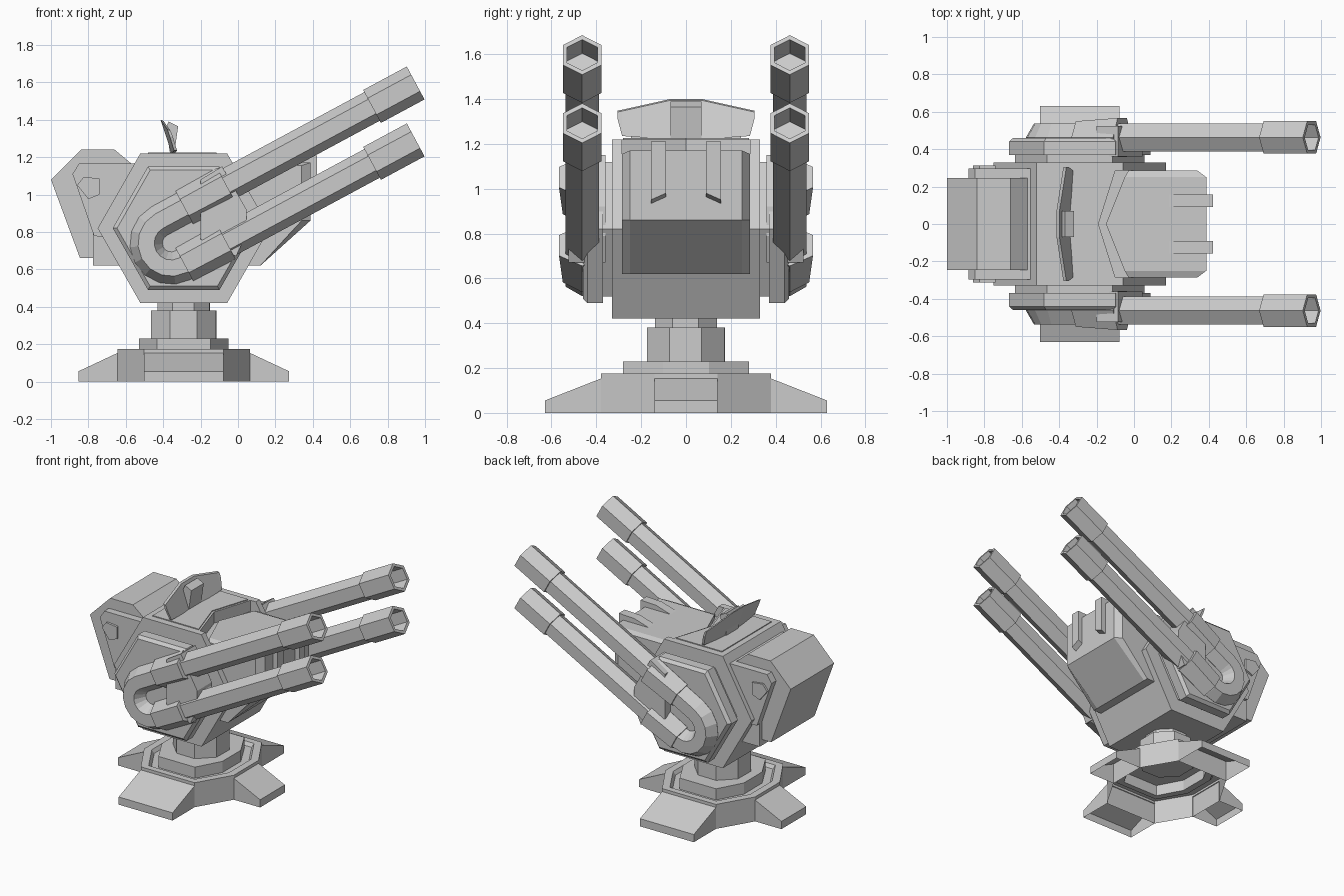
import bpy, bmesh, math
from mathutils import Vector

if "Cube" in bpy.data.objects:
    bpy.data.objects.remove(bpy.data.objects["Cube"])


def loft(name, rings, caps=(True, True), closed=True):
    """Skin a list of equal-length point rings into one flat-shaded object."""
    bm = bmesh.new()
    vs = [[bm.verts.new(p) for p in r] for r in rings]
    n = len(rings[0])
    for a, b in zip(vs, vs[1:]):
        for i in range(n if closed else n - 1):
            j = (i + 1) % n
            bm.faces.new((a[i], a[j], b[j], b[i]))
    if caps[0]:
        bm.faces.new(vs[0])
    if caps[1]:
        bm.faces.new(vs[-1])
    bmesh.ops.recalc_face_normals(bm, faces=bm.faces)
    me = bpy.data.meshes.new(name)
    bm.to_mesh(me)
    bm.free()
    ob = bpy.data.objects.new(name, me)
    bpy.context.collection.objects.link(ob)
    return ob


def xz(pts, y):
    return [(x, y, z) for x, z in pts]


def side_prism(name, pts, y0, y1):
    return loft(name, [xz(pts, y0), xz(pts, y1)])


def hexagon(k):
    """Body side outline, shrunk by k at the flats."""
    r = 0.40 - k
    return [(CX + a * r / 0.40, 0.82 + b * r) for a, b in
            ((-.46, 0), (-.232, 1), (.232, 1), (.46, 0), (.232, -1), (-.232, -1))]


CX = -0.29

# Base: hollow stepped octagon
def oct_ring(hx, hy, z, f=0.6, g=0.37):
    return [(CX + a * hx, b * hy, z) for a, b in
            ((1, -g), (1, g), (f, 1), (-f, 1), (-1, g), (-1, -g), (-f, -1), (f, -1))]

loft("base_plate", [oct_ring(.355, .38, 0), oct_ring(.355, .38, .175),
                    oct_ring(.305, .335, .175), oct_ring(.29, .32, .15),
                    oct_ring(.24, .28, .15), oct_ring(.24, .28, .23)], (False, True))

# Four sloping hollow feet
for name, ax, w, r0, r1 in (("side_foot", 0, .14, .35, .563), ("wide_foot", 1, .213, .375, .63)):
    for s in (-1, 1):
        rings = []
        for r, h in ((r0, .155), (r1, .055)):
            sec = [(-w, 0), (-w, h), (w, h), (w, 0)]
            rings.append([(CX + s * r, t, z) if ax == 0 else (CX + t, s * r, z) for t, z in sec])
        loft(name, rings, (False, True), closed=False)

# Swivel column and neck
def round_ring(r, z, turn=0.38):
    return [(CX + r * math.cos(turn + i * math.pi / 4), r * math.sin(turn + i * math.pi / 4), z)
            for i in range(8)]

loft("column", [round_ring(.188, .22), round_ring(.188, .38)])
loft("neck", [round_ring(.15, .38), round_ring(.15, .43)])

# Main hexagonal body with a chevron notch on top
body = side_prism("body", hexagon(0), -.33, .33)
chev = [(-.19, 0), (-.10, .285), (.3, .285), (.3, -.285), (-.10, -.285)]
cutter = loft("notch_cutter", [[(x, y, z) for x, y in chev] for z in (1.14, 1.4)])
cutter.hide_render = True
cutter.hide_set(True)
mod = body.modifiers.new("notch", "BOOLEAN")
mod.object = cutter
mod.operation = 'DIFFERENCE'
mod.solver = 'EXACT'
top = [(-.48, -.28), (-.115, -.28), (-.205, 0), (-.115, .28), (-.48, .28)]
loft("top_panel", [[(x, y, z) for x, y in top] for z in (1.21, 1.226)])

# Front hood, pointed at the rear and narrowed at the nose
rings = []
for y, rear, nose, t in ((-.285, -.03, .34, 1.155), (-.25, -.05, .387, 1.17), (0, -.15, .387, 1.17),
                         (.25, -.05, .387, 1.17), (.285, -.03, .34, 1.155)):
    rings.append(xz([(rear, t), (nose, t), (nose, .86), (.12, .62), (rear, .62)], y))
loft("front_hood", rings)
for s in (-1, 1):
    # Fins at the nose
    rings = [xz([(.17, 1.165), (.30, 1.205), (.422, 1.21), (.422, zb + .02), (.38, zb)], s * y)
             for y, zb in ((.09, .96), (.157, .93))]
    loft("nose_fin", rings)

# Rear pack, its joining block and cheeks
side_prism("rear_pack", [(-1, 1.08), (-.84, 1.24), (-.66, 1.24), (-.57, 1.165),
                         (-.6, .66), (-.845, .66)], -.245, .245)
side_prism("rear_joint", [(-.775, .62), (-.775, .85), (-.70, 1.165), (-.5, 1.165), (-.5, .62)], -.275, .275)
for s in (-1, 1):
    side_prism("rear_cheek", [(-.885, 1.11), (-.85, 1.165), (-.52, 1.165), (-.6, .75), (-.77, .78)],
               s * .2, s * .297)
    side_prism("cheek_bolt", [(-.86, 1.05), (-.825, 1.095), (-.74, 1.085), (-.74, 1.0), (-.80, .975)],
               s * .27, s * .312)

# Sensor blade on the roof
rings = []
for y, lo, hi, dx in ((-.305, 1.31, 1.348, .02), (-.285, 1.235, 1.352, .018), (-.07, 1.22, 1.40, 0),
                      (.07, 1.22, 1.40, 0), (.285, 1.235, 1.352, .018), (.305, 1.31, 1.348, .02)):
    f = lambda z: -.355 - (z - 1.22) * .33 + dx
    rings.append(xz([(f(lo), lo), (f(hi), hi), (f(hi) + .016, hi - .006), (f(lo) + .016, lo)], y))
loft("sensor_blade", rings)
side_prism("sensor_mount", [(-.362, 1.21), (-.385, 1.36), (-.37, 1.39), (-.32, 1.365), (-.342, 1.21)], -.07, .07)

# Twin guns: coordinates u along the barrel, v across it
ANG = math.radians(28.3)
D = Vector((math.cos(ANG), 0, math.sin(ANG)))
N = Vector((-math.sin(ANG), 0, math.cos(ANG)))
O = Vector((-.3, 0, .76))
GY = .463

def hex_ring(u, v, r, side, turn=0.0, ky=1.0):
    c = O + D * u + N * v + Vector((0, side * GY, 0))
    across = N * math.cos(turn) - D * math.sin(turn)
    return [c + across * (r * math.cos(k * math.pi / 3))
            + Vector((0, r * ky * math.sin(k * math.pi / 3), 0)) for k in range(6)]

MID, H, UC = .010, .134, -.06
for s in (-1, 1):
    # Side plate on the body
    loft("side_plate", [xz(hexagon(k), s * y) for k, y in
                        ((.10, .32), (.10, .37), (.07, .37), (.07, .44), (.09, .46))])
    # Both barrels are one six-sided pipe joined by a U bend
    rings = [hex_ring(1.25, MID + H, .087, s)]
    for i in range(9):
        a = math.pi * i / 8
        rings.append(hex_ring(UC - H * math.sin(a), MID + H * math.cos(a), .087, s, a))
    rings.append(hex_ring(1.11, MID - H, .087, s, math.pi))
    loft("barrel_pipe", rings)
    for v, tip in ((MID + H, 1.497), (MID - H, 1.353)):
        # Hollow muzzle
        loft("muzzle", [hex_ring(tip - .265, v, .08, s), hex_ring(tip - .265, v, .1, s),
                        hex_ring(tip, v, .1, s), hex_ring(tip, v, .078, s),
                        hex_ring(tip - .13, v, .078, s)])
        # Breech sleeve, slightly flared toward the front
        loft("breech_sleeve", [hex_ring(tip - 1.405, v, .100, s, 0, 1.0),
                               hex_ring(tip - 1.15, v, .104, s, 0, 1.15)])
    # Clamp tying the sleeves to the body
    side_prism("barrel_clamp", [(-.2, 1.08), (-.085, 1.15), (.045, .92), (.045, .79),
                                (-.01, .67), (-.2, .76)], s * .36, s * .525)
